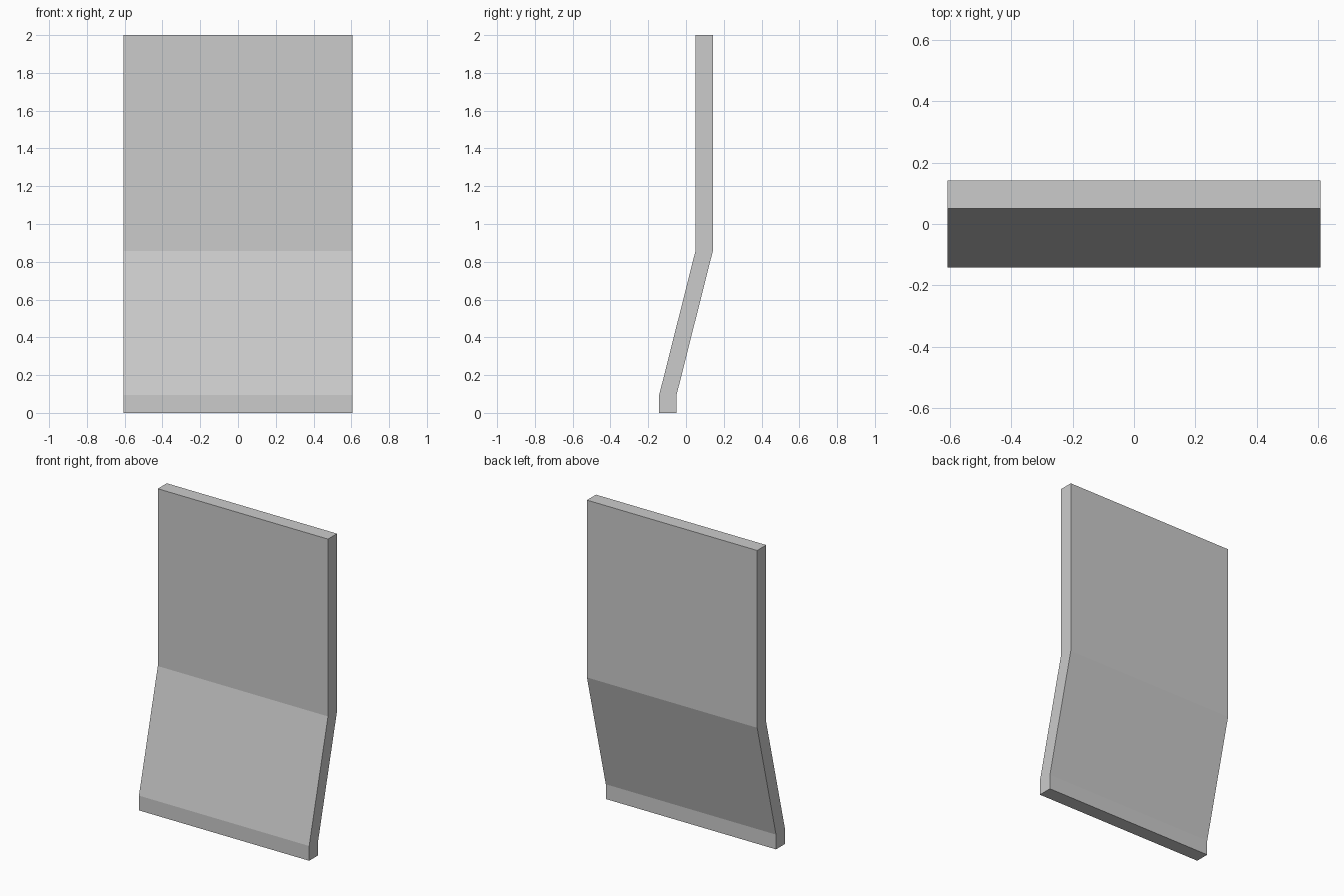
import bpy, bmesh

if "Cube" in bpy.data.objects:
    bpy.data.objects.remove(bpy.data.objects["Cube"])

HALF_WIDTH = 0.607
THICKNESS = 0.092

# Front edge of the bent sheet, bottom to top (y, z)
front = [(-0.142, 0.0), (-0.142, 0.095), (0.05, 0.857), (0.05, 2.0)]
# Back edge is the front edge shifted by the thickness
back = [(y + THICKNESS, z) for y, z in front]

# Bent panel: solid strips between the front and back edges, closed all round
bm = bmesh.new()


def side(x):
    return ([bm.verts.new((x, y, z)) for y, z in front],
            [bm.verts.new((x, y, z)) for y, z in back])


(lf, lb), (rf, rb) = side(-HALF_WIDTH), side(HALF_WIDTH)
for i in range(len(front) - 1):
    for a, b in ((lf, rf), (rf, rb), (rb, lb), (lb, lf)):
        bm.faces.new((a[i], b[i], b[i + 1], a[i + 1]))
for i in (0, -1):
    bm.faces.new((lf[i], rf[i], rb[i], lb[i]))
bmesh.ops.recalc_face_normals(bm, faces=bm.faces)

mesh = bpy.data.meshes.new("bent_panel")
bm.to_mesh(mesh)
bm.free()
bpy.context.collection.objects.link(bpy.data.objects.new("bent_panel", mesh))
